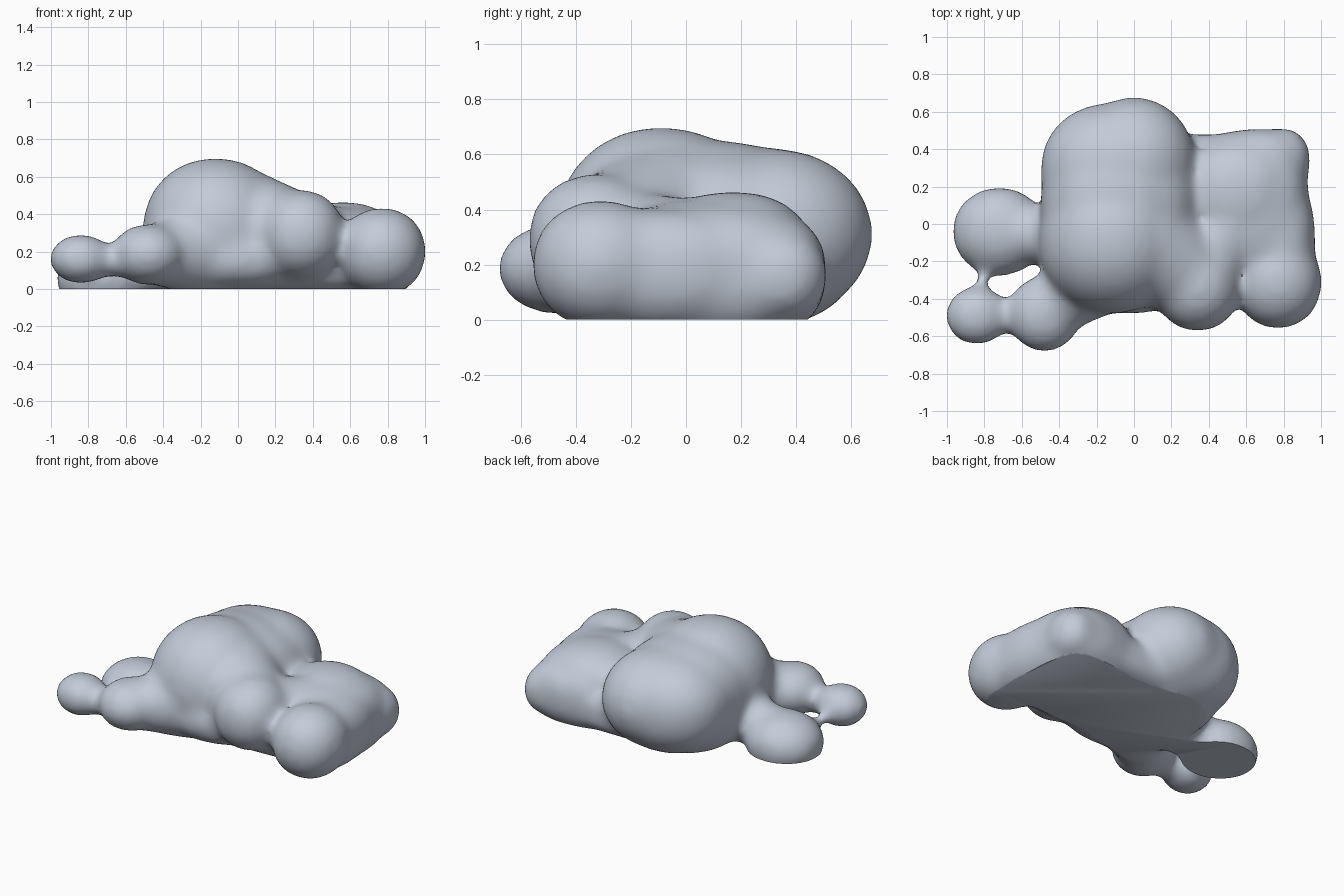
import bpy, bmesh
from mathutils import Vector

default = bpy.data.objects.get("Cube")
if default:
    bpy.data.objects.remove(default, do_unlink=True)

mat = bpy.data.materials.new("cloud_grey")
mat.use_nodes = True
colour = (0.55, 0.6, 0.69, 1)
mat.diffuse_color = colour
mat.node_tree.nodes["Principled BSDF"].inputs["Base Color"].default_value = colour

bm = bmesh.new()


def puff(centre, radii, power=2.0):
    """Add one puff; a power above 2 makes it boxier."""
    made = bmesh.ops.create_icosphere(bm, subdivisions=4, radius=1)
    for v in made["verts"]:
        size = sum(abs(c) ** power for c in v.co) ** (1 / power)
        v.co = Vector(centre) + Vector(c / size * r for c, r in zip(v.co, radii))


def bridge(start, end, r_start, r_end, steps=8):
    """Add a tapering chain of puffs between two points."""
    a, b = Vector(start), Vector(end)
    for i in range(steps + 1):
        t = i / steps
        r = r_start + (r_end - r_start) * t
        puff(a.lerp(b, t), (r, r, r))


# Tall main mass, running front to back
puff((-0.12, -0.09, 0.31), (0.39, 0.39, 0.39), 2.1)
puff((-0.10, 0.10, 0.28), (0.40, 0.42, 0.37), 2.3)
puff((-0.09, 0.28, 0.30), (0.41, 0.37, 0.325), 2.2)
puff((0.00, 0.33, 0.31), (0.33, 0.35, 0.31), 2.0)
puff((0.02, 0.12, 0.26), (0.33, 0.42, 0.35), 2.2)

# Broad side mass with its corner swells
puff((0.60, 0.09, 0.17), (0.335, 0.41, 0.265), 2.6)
puff((0.56, 0.17, 0.23), (0.30, 0.29, 0.235), 2.3)
puff((0.76, -0.09, 0.18), (0.21, 0.38, 0.225), 2.3)
puff((0.79, 0.34, 0.16), (0.155, 0.175, 0.165), 2.2)
puff((0.66, 0.30, 0.17), (0.25, 0.21, 0.21), 2.5)
puff((0.77, -0.31, 0.20), (0.235, 0.25, 0.235), 2.1)

# Front puff, sloping back into the main mass
puff((0.34, -0.33, 0.29), (0.23, 0.245, 0.24), 2.1)
bridge((0.34, -0.30, 0.28), (0.02, -0.08, 0.32), 0.225, 0.32)
bridge((0.34, -0.28, 0.27), (0.55, 0.05, 0.23), 0.20, 0.21)

# Low base filling the underside
puff((0.27, 0.06, 0.13), (0.62, 0.42, 0.16), 3.5)
puff((-0.02, -0.15, 0.16), (0.38, 0.33, 0.18), 2.4)

# Small trailing puffs and the necks joining them
puff((-0.84, -0.49, 0.16), (0.17, 0.16, 0.135))
puff((-0.48, -0.48, 0.185), (0.20, 0.205, 0.165))
bridge((-0.83, -0.50, 0.15), (-0.48, -0.48, 0.16), 0.09, 0.095)
bridge((-0.47, -0.47, 0.18), (-0.20, -0.25, 0.20), 0.15, 0.24)
puff((-0.72, -0.04, 0.055), (0.255, 0.24, 0.195))
bridge((-0.70, -0.05, 0.09), (-0.40, -0.06, 0.14), 0.14, 0.17)
bridge((-0.79, -0.22, 0.10), (-0.84, -0.42, 0.14), 0.04, 0.04)

# Fuse the puffs into one soft skin
mesh = bpy.data.meshes.new("cloud")
bm.to_mesh(mesh)
bm.free()
cloud = bpy.data.objects.new("cloud", mesh)
bpy.context.collection.objects.link(cloud)
remesh = cloud.modifiers.new("fuse", "REMESH")
remesh.mode = "VOXEL"
remesh.voxel_size = 0.025
soften = cloud.modifiers.new("soften", "SMOOTH")
soften.factor = 0.5
soften.iterations = 22
graph = bpy.context.evaluated_depsgraph_get()
fused = bpy.data.meshes.new_from_object(cloud.evaluated_get(graph))
cloud.modifiers.clear()
cloud.data = fused
bpy.data.meshes.remove(mesh)

# Slice off the underside flat on the ground
bm = bmesh.new()
bm.from_mesh(fused)
cut = bmesh.ops.bisect_plane(
    bm, geom=bm.verts[:] + bm.edges[:] + bm.faces[:],
    plane_co=(0, 0, 0), plane_no=(0, 0, 1), clear_inner=True)
rim = [e for e in cut["geom_cut"] if isinstance(e, bmesh.types.BMEdge)]
bmesh.ops.holes_fill(bm, edges=rim, sides=0)
bmesh.ops.recalc_face_normals(bm, faces=bm.faces[:])
bm.to_mesh(fused)
bm.free()
fused.materials.clear()
fused.materials.append(mat)

bpy.ops.object.select_all(action="DESELECT")
bpy.context.view_layer.objects.active = cloud
cloud.select_set(True)
bpy.ops.object.shade_smooth_by_angle(angle=0.7)
